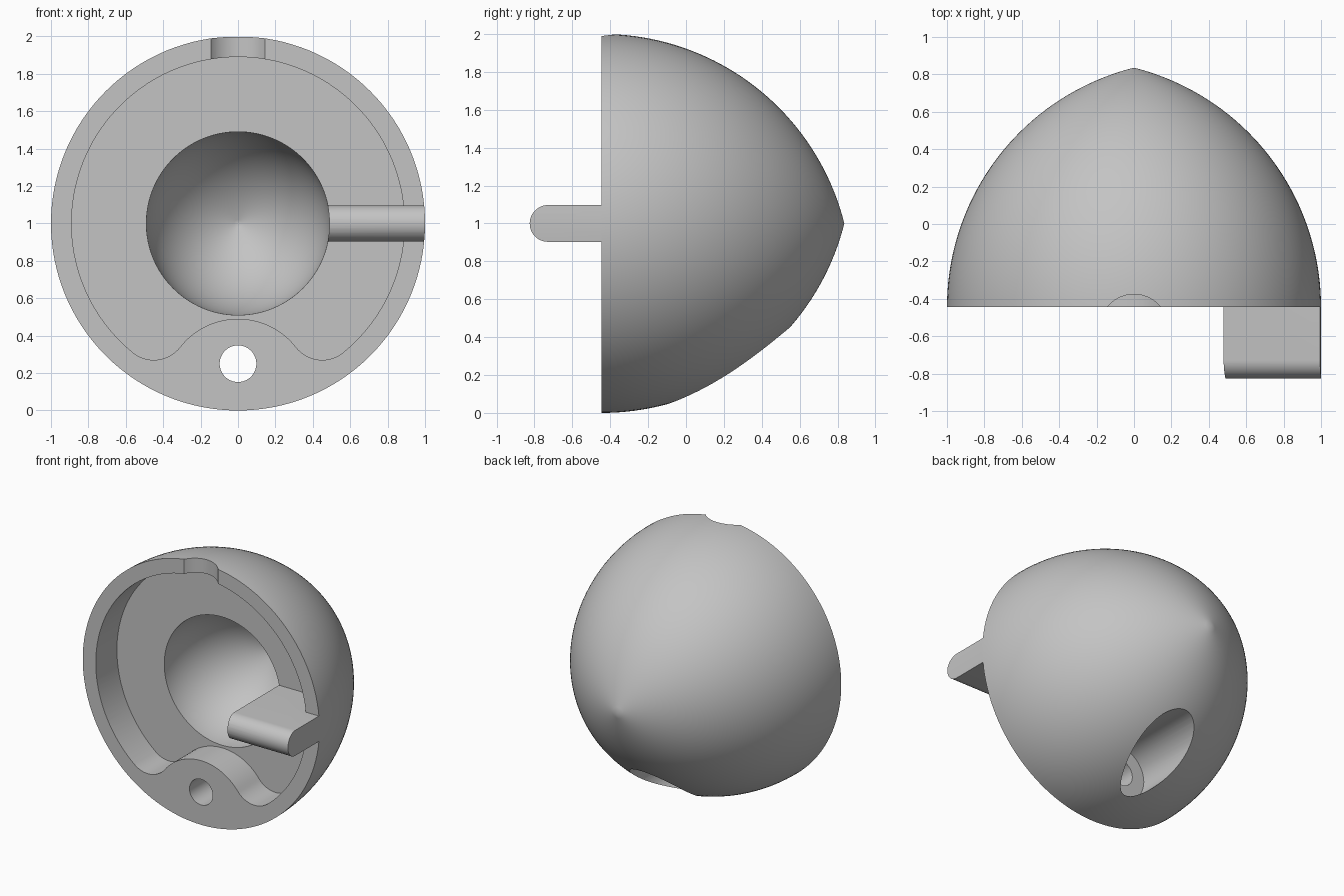
import bpy, bmesh, math
from mathutils import Vector

if "Cube" in bpy.data.objects:
    bpy.data.objects.remove(bpy.data.objects["Cube"], do_unlink=True)

FRONT = -0.445    # plane of the flat rim
FLOOR = -0.19     # bottom of the shallow cavity
AXIS_Z = 1.0      # height of the axis of revolution

grey = bpy.data.materials.new("plain grey")
grey.use_nodes = True
grey.diffuse_color = (0.55, 0.55, 0.55, 1)
grey.node_tree.nodes["Principled BSDF"].inputs["Base Color"].default_value = grey.diffuse_color


def finish(bm, name):
    bmesh.ops.remove_doubles(bm, verts=bm.verts[:], dist=1e-5)
    bmesh.ops.recalc_face_normals(bm, faces=bm.faces[:])
    mesh = bpy.data.meshes.new(name)
    bm.to_mesh(mesh)
    bm.free()
    mesh.materials.append(grey)
    ob = bpy.data.objects.new(name, mesh)
    bpy.context.collection.objects.link(ob)
    return ob


def arc(cx, cy, r, start, end, n):
    """Points along an arc, angles in radians."""
    steps = [start + (end - start) * i / n for i in range(n + 1)]
    return [(cx + r * math.cos(t), cy + r * math.sin(t)) for t in steps]


def circle(cx, cy, r, n=64):
    return arc(cx, cy, r, 0, math.tau, n)[:-1]


def revolve(name, profile, steps=128):
    """Spin (radius, y) points around the y axis."""
    bm = bmesh.new()
    vs = [bm.verts.new((r, y, AXIS_Z)) for r, y in profile]
    edges = [bm.edges.new(pair) for pair in zip(vs, vs[1:])]
    bmesh.ops.spin(bm, geom=vs + edges, cent=(0, 0, AXIS_Z), axis=(0, 1, 0),
                   angle=math.tau, steps=steps)
    return finish(bm, name)


def prism(name, points, axis, low, high):
    """Extrude a 2D outline along one axis."""
    def place(p, d):
        v = list(p)
        v.insert("xyz".index(axis), d)
        return v
    bm = bmesh.new()
    face = bm.faces.new([bm.verts.new(place(p, low)) for p in points])
    new = bmesh.ops.extrude_face_region(bm, geom=[face])["geom"]
    shift = Vector(place((0, 0), high - low))
    bmesh.ops.translate(bm, vec=shift, verts=[g for g in new if isinstance(g, bmesh.types.BMVert)])
    return finish(bm, name)


def combine(ob, tool, operation="DIFFERENCE"):
    mod = ob.modifiers.new("cut", "BOOLEAN")
    mod.operation, mod.solver, mod.object = operation, "EXACT", tool
    bpy.context.view_layer.objects.active = ob
    bpy.ops.object.modifier_apply(modifier=mod.name)
    bpy.data.objects.remove(tool, do_unlink=True)


def ogive(base_y, scale):
    """Pointed dome profile from its rim to its tip."""
    offset, radius = 0.32 * scale, 1.32 * scale
    pts = arc(-offset, base_y, radius, 0, math.acos(offset / radius), 40)
    return pts[:-1] + [(0, pts[-1][1])]


# Pointed dome with a flat front
dome = revolve("dome_shell", [(0, FRONT)] + ogive(FRONT, 1))

# Shallow cavity whose outline swells around the screw boss
fx, fz, fr = 0.45, 0.447, 0.177
bz, br = 0.097, 0.393
outer_end = math.atan2(fz - AXIS_Z, fx)
boss_start = math.atan2(fz - bz, fx)
half = arc(0, AXIS_Z, 0.89, math.pi / 2, outer_end, 56)
half += arc(fx, fz, fr, outer_end, boss_start - math.pi, 16)[1:]
half += arc(0, bz, br, boss_start, math.pi / 2, 14)[1:]
outline = half + [(-x, z) for x, z in reversed(half[1:-1])]
combine(dome, prism("cavity_cutter", outline, "y", -1, FLOOR))

# Pointed bowl in the cavity floor
combine(dome, revolve("bowl_cutter", [(0, -0.3), (0.49, -0.3)] + ogive(FLOOR, 0.49)))

# Screw hole with a wide counterbore from the back
combine(dome, prism("hole_cutter", circle(0, 0.25, 0.098), "y", -1, 1))
combine(dome, prism("bore_cutter", circle(0, 0.25, 0.202), "y", -0.135, 1.2))

# Rounded notch through the top of the rim
combine(dome, prism("notch_cutter", circle(0, -0.56, 0.184), "z", 1.6, 2.3))

# Round-nosed bar standing on the cavity floor and passing through the rim
bar_side = arc(-0.728, AXIS_Z, 0.097, math.pi * 1.5, math.pi * 0.5, 24)
bar_side += [(FLOOR + 0.01, AXIS_Z + 0.097), (FLOOR + 0.01, AXIS_Z - 0.097)]
bar = prism("side_bar", bar_side, "x", 0.2, 1.2)
limit = [(0, -1), (1, -1), (1, FRONT), (0.94, FRONT), (0.92, 0), (0, 0)]
combine(bar, revolve("bar_limit", limit), "INTERSECT")
combine(bar, prism("bar_end_cutter", circle(0, AXIS_Z, 0.489, 128), "y", -1.2, 0.2))

# Smooth shading with crisp edges
bpy.ops.object.select_all(action="DESELECT")
for ob in (dome, bar):
    ob.select_set(True)
bpy.context.view_layer.objects.active = dome
bpy.ops.object.shade_smooth_by_angle(angle=math.radians(25))
